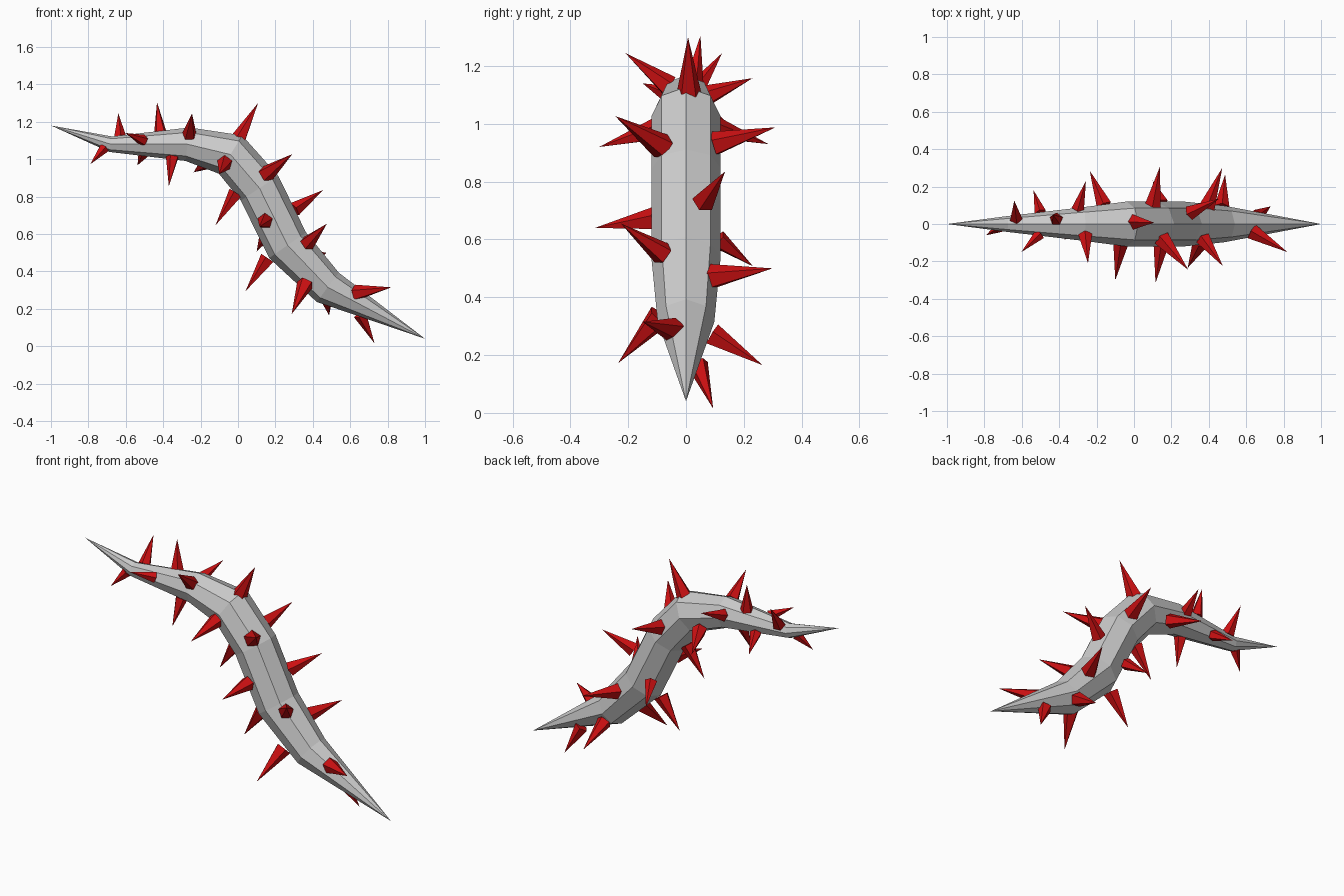
import bpy, bmesh
from math import cos, sin, pi
from mathutils import Vector

cube = bpy.data.objects.get("Cube")
if cube:
    bpy.data.objects.remove(cube, do_unlink=True)


def material(name, rgb):
    m = bpy.data.materials.new(name)
    m.use_nodes = True
    m.diffuse_color = (*rgb, 1)
    m.node_tree.nodes["Principled BSDF"].inputs["Base Color"].default_value = (*rgb, 1)
    return m


grey = material("pale_grey", (0.6, 0.6, 0.6))
red = material("thorn_red", (0.62, 0.005, 0.006))


def finish(bm, name, mat):
    bmesh.ops.recalc_face_normals(bm, faces=bm.faces)
    mesh = bpy.data.meshes.new(name)
    bm.to_mesh(mesh)
    bm.free()
    mesh.materials.append(mat)
    obj = bpy.data.objects.new(name, mesh)
    bpy.context.collection.objects.link(obj)
    return obj


# Vine stem: eight-sided tube swept along a bent path, pointed at both ends (x, z, radius)
PATH = [(-1, 1.18, 0), (-.68, 1.08, .042), (-.27, 1.08, .09), (-.04, 1.025, .12),
        (.115, .845, .12), (.265, .54, .12), (.48, .315, .098), (1, .04, 0)]
SIDES = 8
points = [Vector((x, 0, z)) for x, z, r in PATH]
bm = bmesh.new()
rings = []
for i in range(1, len(PATH) - 1):
    along = ((points[i] - points[i - 1]).normalized()
             + (points[i + 1] - points[i]).normalized()).normalized()
    side = Vector((0, 1, 0))
    up = along.cross(side)
    r = PATH[i][2]
    rings.append([bm.verts.new(points[i] + r * (side * cos(a) + up * sin(a)))
                  for a in (2 * pi * k / SIDES for k in range(SIDES))])
start, end = bm.verts.new(points[0]), bm.verts.new(points[-1])
for k in range(SIDES):
    n = (k + 1) % SIDES
    bm.faces.new((start, rings[0][k], rings[0][n]))
    bm.faces.new((end, rings[-1][n], rings[-1][k]))
    for a, b in zip(rings, rings[1:]):
        bm.faces.new((a[k], b[k], b[n], a[n]))
finish(bm, "vine_stem", grey)


# Thorns: five-sided spikes, each from a base point to a tip
def thorn(name, base, tip, radius):
    base, tip = Vector(base), Vector(tip)
    axis = tip - base
    bm = bmesh.new()
    bmesh.ops.create_cone(bm, cap_ends=True, segments=5, radius1=radius,
                          radius2=0, depth=axis.length)
    spin = axis.to_track_quat('Z', 'Y').to_matrix()
    for v in bm.verts:
        v.co = spin @ v.co + (base + tip) / 2
    return finish(bm, name, red)


THORNS = [
    ((-.63, .03, 1.11), (-.64, .125, 1.245)),
    ((-.415, .025, 1.14), (-.433, .05, 1.305)),
    ((-.26, -.06, 1.13), (-.246, -.21, 1.245)),
    ((-.3, .08, 1.1), (-.257, .23, 1.158)),
    ((0, .01, 1.1), (.107, .007, 1.3)),
    ((.15, -.08, .92), (.29, -.245, 1.027)),
    ((.1, .1, .93), (.14, .31, .988)),
    ((.3, .06, .73), (.455, .135, .835)),
    ((.37, -.08, .55), (.475, -.225, .655)),
    ((.63, -.04, .285), (.82, -.15, .315)),
    ((.655, .04, .17), (.73, .094, .015)),
    ((.47, .09, .27), (.487, .265, .165)),
    ((.36, -.09, .335), (.287, -.235, .172)),
    ((.16, 0, .47), (.04, 0, .294)),
    ((-.01, 0, .82), (-.12, 0, .647)),
    ((-.35, -.03, 1.01), (-.37, -.085, .856)),
    ((-.5, .06, 1.04), (-.537, .18, .968)),
    ((-.715, -.015, 1.06), (-.79, -.06, .973)),
    ((-.505, -.055, 1.1), (-.602, -.15, 1.14)),
    ((-.07, -.1, .98), (-.1, -.3, .92)),
    ((.145, -.11, .67), (.115, -.315, .64)),
    ((.39, .09, .47), (.472, .3, .5)),
    ((.15, .11, .6), (.1, .232, .507)),
    ((-.16, .1, .985), (-.237, .285, .93)),
]
for i, (base, tip) in enumerate(THORNS, 1):
    length = (Vector(tip) - Vector(base)).length
    thorn(f"thorn_{i}", base, tip, 0.01 + 0.155 * length)
